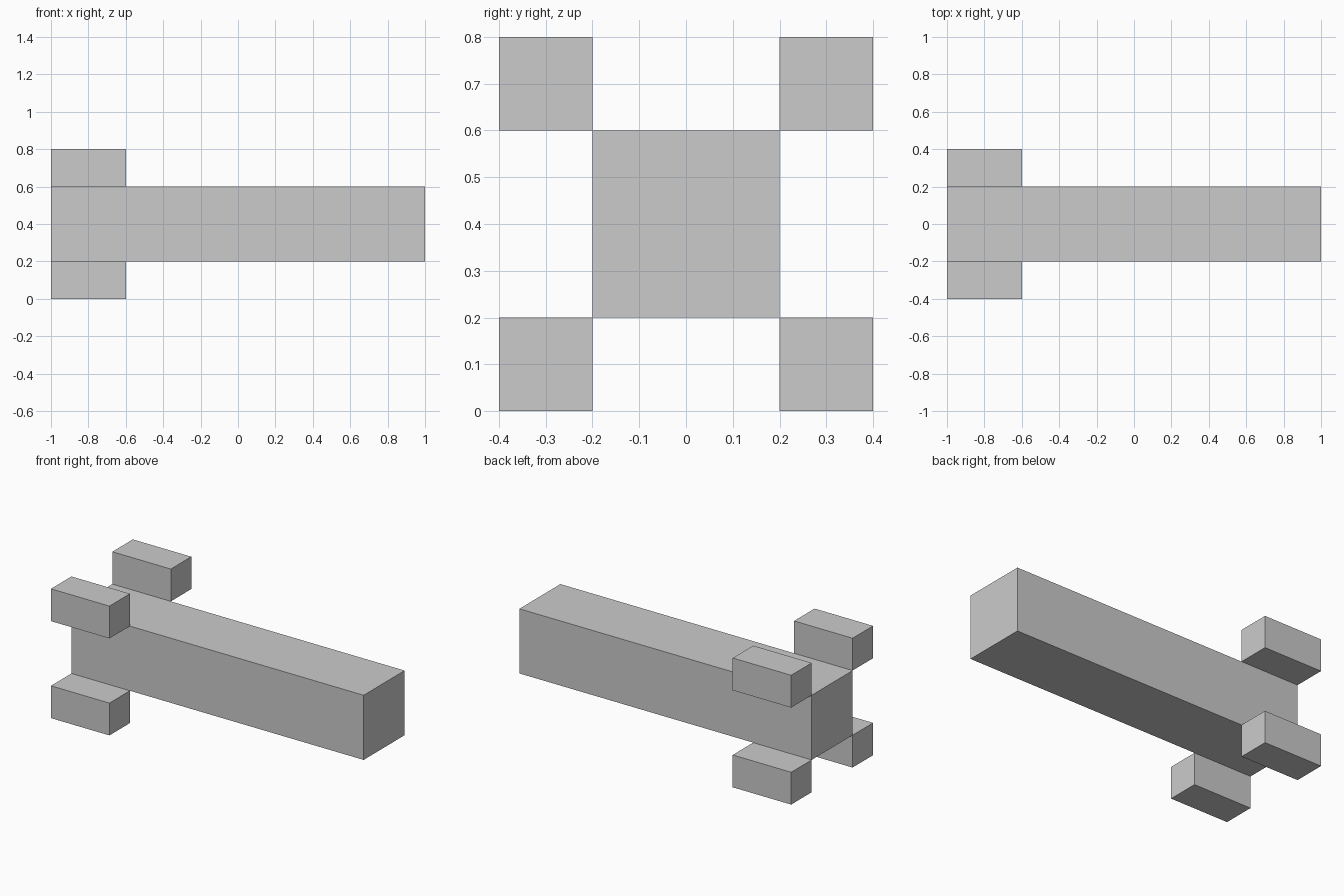
import bpy

default = bpy.data.objects.get("Cube")
if default:
    bpy.data.objects.remove(default, do_unlink=True)

grey = bpy.data.materials.new("plain grey")
grey.use_nodes = True
colour = (0.6, 0.6, 0.6, 1)
grey.diffuse_color = colour
grey.node_tree.nodes["Principled BSDF"].inputs["Base Color"].default_value = colour


def box(name, centre, size):
    bpy.ops.mesh.primitive_cube_add(size=1, location=centre)
    part = bpy.context.object
    part.name = name
    part.scale = size
    bpy.ops.object.transform_apply(location=False, rotation=False, scale=True)
    part.data.materials.append(grey)
    return part


MID = 0.4

# Long square body
box("body", (0, 0, MID), (2, 0.4, 0.4))

# Four tail blocks touching the body along its long edges
for depth, y in (("front", -0.3), ("back", 0.3)):
    for level, z in (("lower", -0.3), ("upper", 0.3)):
        box(f"{depth}_{level}_fin", (-0.8, y, MID + z), (0.4, 0.2, 0.2))
